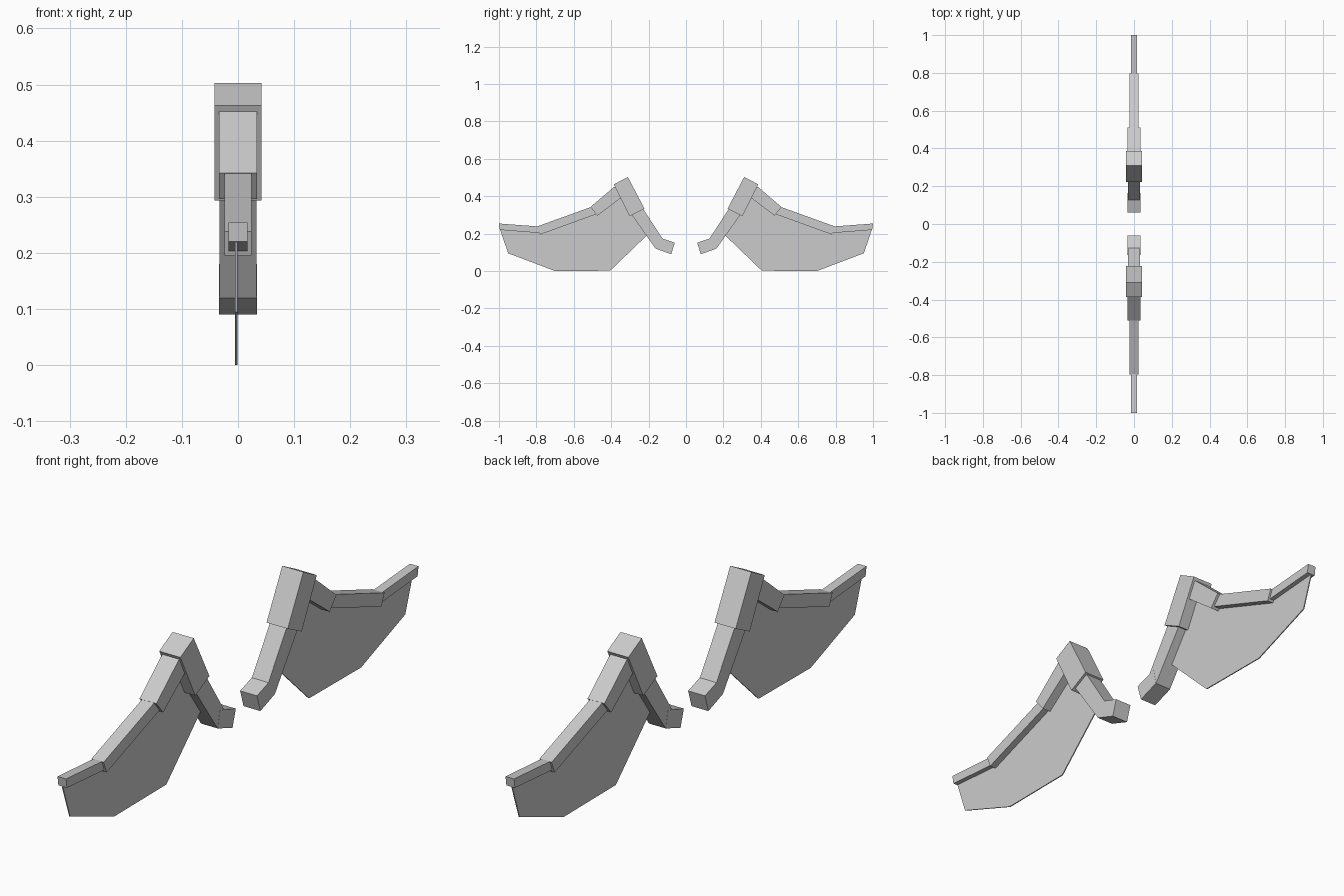
import bpy, bmesh

if "Cube" in bpy.data.objects:
    bpy.data.objects.remove(bpy.data.objects["Cube"])


def prism(name, profile, x0, x1):
    """Extrude a (y, z) profile along x and mirror it to the other side."""
    bm = bmesh.new()
    face = bm.faces.new([bm.verts.new((x0, y, z)) for y, z in profile])
    ext = bmesh.ops.extrude_face_region(bm, geom=[face])
    verts = [g for g in ext["geom"] if isinstance(g, bmesh.types.BMVert)]
    bmesh.ops.translate(bm, verts=verts, vec=(x1 - x0, 0, 0))
    bmesh.ops.recalc_face_normals(bm, faces=bm.faces)
    mesh = bpy.data.meshes.new(name)
    bm.to_mesh(mesh)
    bm.free()
    ob = bpy.data.objects.new(name, mesh)
    bpy.context.collection.objects.link(ob)
    mirror = ob.modifiers.new("mirror", 'MIRROR')
    mirror.use_axis = (False, True, False)
    mirror.use_mirror_merge = False
    return ob


# Arm bones from the root to the wing tip: name, half width, side profile
bones = [
    ("wing_root", 0.0335, [(.06, .152), (.079, .09), (.163, .12), (.15, .18), (.126, .174)]),
    ("upper_arm", 0.033, [(.126, .174), (.163, .12), (.292, .303), (.232, .337)]),
    ("elbow", 0.042, [(.222, .333), (.302, .293), (.387, .463), (.311, .503)]),
    ("forearm", 0.0335, [(.345, .393), (.382, .452), (.511, .342), (.473, .296)]),
    ("wrist", 0.024, [(.479, .304), (.509, .342), (.797, .238), (.78, .195)]),
    ("wing_tip", 0.017, [(.778, .203), (.785, .238), (1.0, .254), (.995, .220)]),
]
for name, half, profile in bones:
    prism(name, profile, -half, half)

# Thin membrane hanging below the arm
prism("membrane", [(.21, .19), (.405, .002), (.70, 0), (.951, .095), (.995, .225),
                   (.79, .218), (.495, .322), (.355, .42), (.29, .30)], -.005, -.001)
